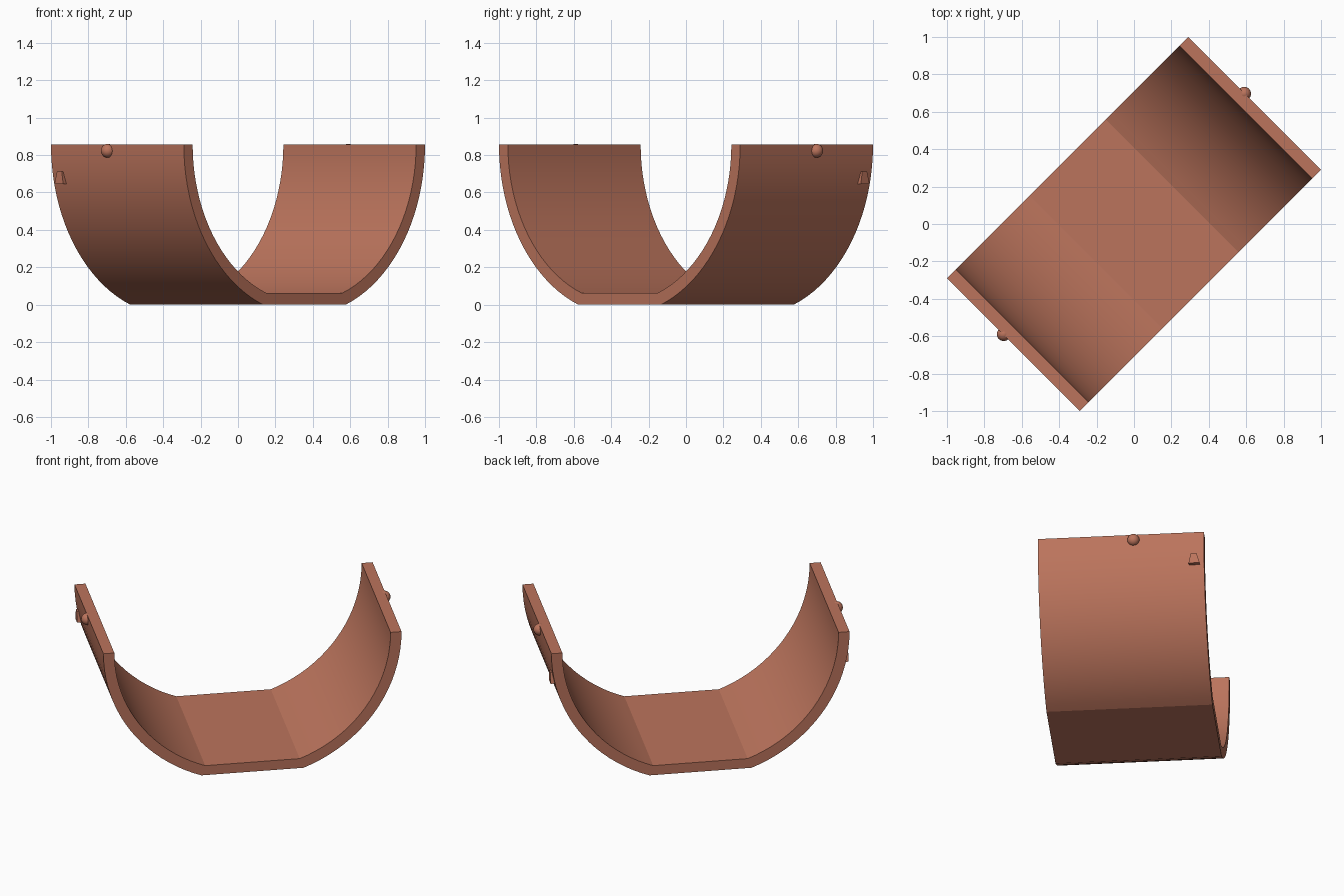
import bpy, bmesh, math
from mathutils import Matrix

if "Cube" in bpy.data.objects:
    bpy.data.objects.remove(bpy.data.objects["Cube"])

R_OUT, R_IN = 0.912, 0.845      # wall radii
HALF_W = 0.502                  # half width of the band
FLAT = math.radians(20)         # half angle replaced by the flat base
RIM_Z = R_OUT * math.cos(FLAT)  # height of the arc centre and of the rims
STEPS = 20
TURN = Matrix.Rotation(math.radians(45), 4, 'Z')

clay = bpy.data.materials.new("terracotta")
clay.diffuse_color = (0.50, 0.175, 0.108, 1)
clay.use_nodes = True
clay.node_tree.nodes["Principled BSDF"].inputs["Base Color"].default_value = clay.diffuse_color


def finish(name, bm, angle):
    bmesh.ops.recalc_face_normals(bm, faces=bm.faces)
    bm.transform(TURN)
    mesh = bpy.data.meshes.new(name)
    bm.to_mesh(mesh)
    bm.free()
    mesh.materials.append(clay)
    ob = bpy.data.objects.new(name, mesh)
    bpy.context.collection.objects.link(ob)
    bpy.ops.object.select_all(action='DESELECT')
    ob.select_set(True)
    bpy.context.view_layer.objects.active = ob
    bpy.ops.object.shade_smooth_by_angle(angle=math.radians(angle))


def arc(radius):
    # angles from straight down, with one long flat step at the bottom
    side = [FLAT + (math.pi / 2 - FLAT) * i / STEPS for i in range(STEPS + 1)]
    angles = [-a for a in reversed(side)] + side
    return [(radius * math.sin(a), RIM_Z - radius * math.cos(a)) for a in angles]


# Half-round band with a flat base
bm = bmesh.new()
rows = []
for x_out, x_in in zip(arc(R_OUT), arc(R_IN)):
    rows.append([bm.verts.new((p[0], y, p[1])) for p, y in
                 ((x_out, -HALF_W), (x_out, HALF_W), (x_in, HALF_W), (x_in, -HALF_W))])
for a, b in zip(rows, rows[1:]):
    for i in range(4):
        j = (i + 1) % 4
        bm.faces.new((a[i], a[j], b[j], b[i]))
bm.faces.new(rows[0])
bm.faces.new(rows[-1])
finish("curved_band", bm, 12)

for side, label in ((-1, "front"), (1, "back")):
    # Round knob near the rim
    bm = bmesh.new()
    bmesh.ops.create_uvsphere(bm, u_segments=20, v_segments=12, radius=0.037)
    bm.transform(Matrix.Translation((side * 0.909, 0.076, RIM_Z - 0.034)))
    finish(label + "_knob", bm, 40)

    # Small tapered catch beside the edge
    bm = bmesh.new()
    loops = []
    for z, y0, y1, depth in ((0.645, 0.41, 0.476, 0.912), (0.712, 0.422, 0.458, 0.911)):
        loops.append([bm.verts.new((side * x, y, z)) for x, y in
                      ((0.86, y0), (depth, y0), (depth, y1), (0.86, y1))])
    low, high = loops
    for i in range(4):
        j = (i + 1) % 4
        bm.faces.new((low[i], low[j], high[j], high[i]))
    bm.faces.new(low)
    bm.faces.new(high)
    finish(label + "_catch", bm, 10)
